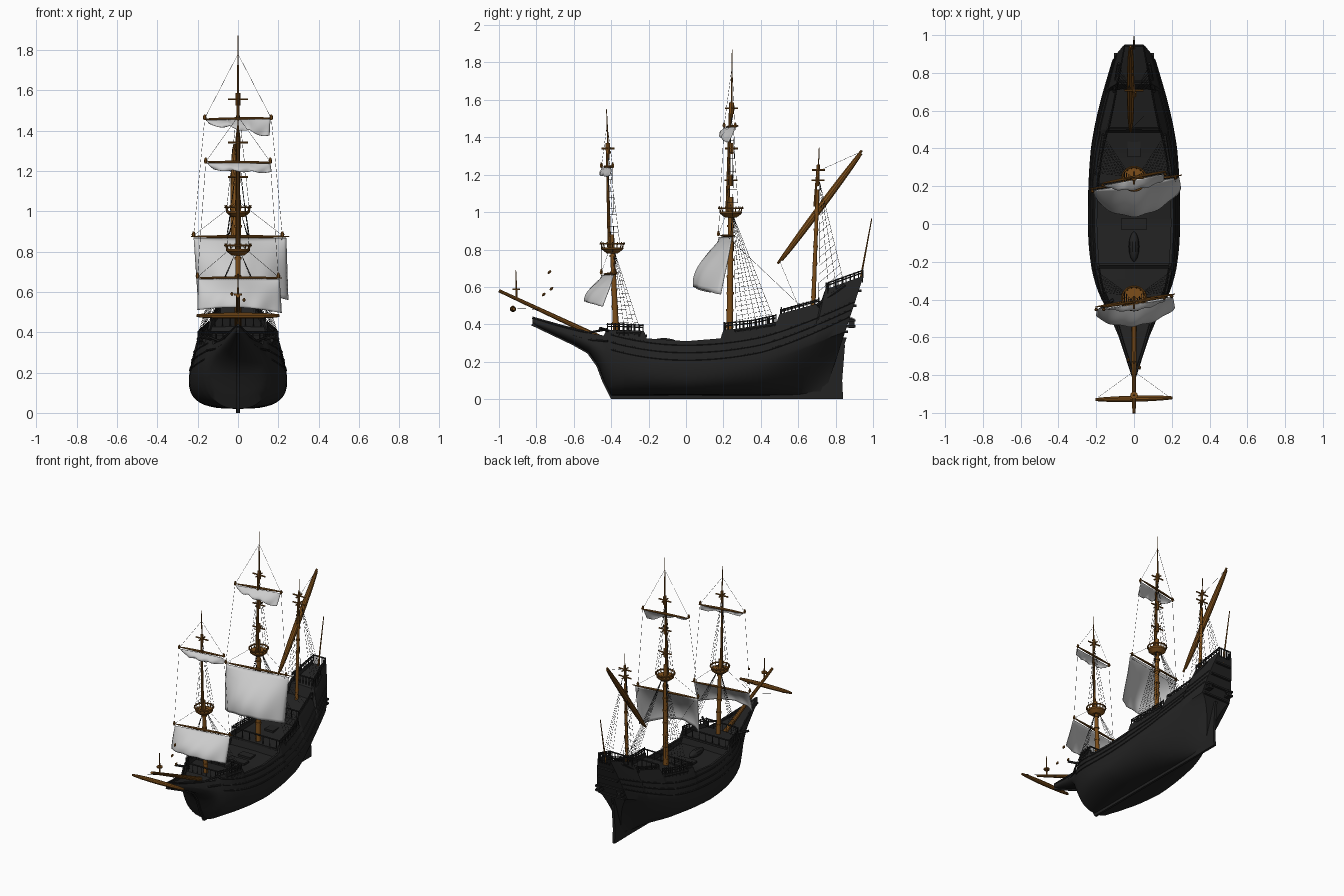
import bpy, bmesh, math
from mathutils import Vector as V
from math import sin, cos, pi

if "Cube" in bpy.data.objects:
    bpy.data.objects.remove(bpy.data.objects["Cube"])
def mat(name, c):
    m = bpy.data.materials.new(name)
    m.diffuse_color = (*c, 1)
    m.use_nodes = True
    m.node_tree.nodes["Principled BSDF"].inputs["Base Color"].default_value = m.diffuse_color
    return m
DARK = mat("dark_timber", (0.016, 0.016, 0.016))
WOOD = mat("brown_wood", (0.2, 0.075, 0.01))
CLOTH = mat("sail_cloth", (0.6, 0.6, 0.6))
def finish(name, bm, m):
    bmesh.ops.recalc_face_normals(bm, faces=bm.faces)
    me = bpy.data.meshes.new(name)
    bm.to_mesh(me)
    me.materials.append(m)
    o = bpy.data.objects.new(name, me)
    bpy.context.collection.objects.link(o)
    bpy.ops.object.select_all(action='DESELECT')
    o.select_set(True)
    bpy.context.view_layer.objects.active = o
    bpy.ops.object.shade_smooth_by_angle(angle=math.radians(35))
    return o
def loft(bm, rings):
    rings = [[bm.verts.new(p) for p in r] for r in rings]
    n = len(rings[0])
    for a, b in zip(rings, rings[1:]):
        for i in range(n):
            bm.faces.new((a[i], a[(i+1) % n], b[(i+1) % n], b[i]))
    bm.faces.new(rings[0]); bm.faces.new(rings[-1])
def tube(bm, pts, r, n=6):
    pts = [V(p) for p in pts]
    rs = r if isinstance(r, list) else [r]*len(pts)
    rings = []
    for i, p in enumerate(pts):
        q = (pts[min(i+1, len(pts)-1)] - pts[max(i-1, 0)]).to_track_quat('Z', 'Y')
        rings.append([p + q @ V((rs[i]*cos(2*pi*k/n), rs[i]*sin(2*pi*k/n), 0)) for k in range(n)])
    loft(bm, rings)
def circle(c, r, n=20):
    return [(c[0]+r*cos(2*pi*k/n), c[1]+r*sin(2*pi*k/n), c[2]) for k in range(n+1)]
def prism(bm, prof, t):
    loft(bm, [[(x, y, z) for y, z in prof] for x in (-t/2, t/2)])
def box(bm, c, s):
    m = bmesh.ops.create_cube(bm, size=1)
    for v in m["verts"]:
        v.co = V([c[i]+v.co[i]*s[i] for i in range(3)])
# Hull lines: stem curve (y, z) and stepped top edge (y, half width, z)
STEM = [(-.82, .40), (-.60, .295), (-.52, .25), (-.47, .18), (-.44, .10), (-.40, .02)]
TOP = [(-.82, .006, .435), (-.60, .065, .37), (-.44, .125, .34), (-.425, .13, .37), (-.33, .175, .37),
       (-.225, .195, .365), (-.21, .20, .325), (0, .21, .31), (.185, .205, .325), (.20, .20, .37),
       (.35, .18, .385), (.50, .15, .415), (.515, .14, .455), (.75, .095, .515), (.76, .09, .585), (.95, .05, .66)]
def lerp_table(tab, y):
    for a, b in zip(tab, tab[1:]):
        if y <= b[0]:
            t = max(0, (y-a[0])/(b[0]-a[0]))
            return [p+(q-p)*t for p, q in zip(a, b)][1:]
    return list(tab[-1][1:])
def station(y):
    """half beam, z of beam, half top, z top, z deck, z bottom, fullness"""
    wt, zt = lerp_table(TOP, y)
    drop = .012 if y < -.5 else .04 if -.215 < y < .19 else .03
    if y > .05:
        t = min(1, (y-.05)/.9)
        w, zm, p = .244-.126*t**2.2, .17+.19*t**1.6, 2.8-2.1*t
    elif y > -.44:
        t = (.05-y)/.49
        w, zm, p = .244-.094*t**2.8, .17+.08*t*t, 2.9-.6*t
    else:
        t = min(1, (-.44-y)/.38)
        w, zm, p = .008+.142*(1-t)**1.25, .25+.165*t**.75, 2.3-.5*t
    return w, zm, wt, zt, zt-drop, lerp_table(STEM, y)[0], p
def rake(y, z):
    return y - max(0, (y-.4)/.55)*.33*(.66-z)
def upper(y, z):
    w, zm, wt, zt = station(y)[:4]
    return w + (wt-w)*min(1, max(0, (z-zm)/(zt-zm)))**1.4
def section(y):
    w, zm, wt, zt, zd, zb, p = station(y)
    h = [(w*sin(i*pi/20)**(2/p), zm-(zm-zb)*max(0, cos(i*pi/20))**(2/p)) for i in range(11)]
    h += [(upper(y, z), z) for z in (zm+(zt-zm)*i/6 for i in range(1, 7))]
    h += [(wt*.93, zt), (wt*.93, zd), (0, zd+.004)]
    return [(x, rake(y, z), z) for x, z in h + [(-x, z) for x, z in reversed(h[1:-1])]]
bm = bmesh.new()
loft(bm, [section(y) for y in sorted({r[0] for r in TOP+STEM} | {round(-.38+.045*i, 3) for i in range(30)})])
finish("hull", bm, DARK)
# Keel, stem and rudder
bm = bmesh.new()
prism(bm, [(-.40, 0), (.75, 0), (.86, .33), (.83, .33), (.72, .04), (-.37, .04)]
      + [(y+.02, z+.03) for y, z in reversed(STEM)] + [(y-.008, z-.005) for y, z in STEM[:-1]], .016)
finish("keel_and_stem", bm, DARK)
bm = bmesh.new()
prism(bm, [(.74, 0), (.84, 0), (.835, .1), (.85, .29), (.81, .29)], .018)
finish("rudder", bm, DARK)
# Wales along the sides, beak rails, catheads
bm = bmesh.new()
for sx in (-1, 1):
    for z0 in (.21, .25, .29):
        wale = [(y, z0+(.26 if y > 0 else .35)*y*y) for y in (-.40+1.34*i/33 for i in range(34))]
        tube(bm, [(sx*upper(y, z), rake(y, z), z) for y, z in wale], .0045)
    tube(bm, [(sx*.14, -.42, .375), (sx*.09, -.52, .355), (sx*.05, -.66, .39), (0, -.82, .435)], .007)
    tube(bm, [(sx*.155, -.42, .31), (sx*.10, -.53, .32), (sx*.05, -.66, .36), (0, -.81, .425)], .006)
    tube(bm, [(sx*.11, -.40, .36), (sx*.19, -.46, .38)], .008)
finish("wales_and_beak_rails", bm, DARK)
# Railings following the hull edge
def edge(y, h=0):
    wt, zt = lerp_table(TOP, y)
    return V((wt*.97, rake(y, zt), zt+h))
bm = bmesh.new()
for y0, y1, h, n in ((-.42, -.23, .03, 9), (.205, .495, .035, 14), (.52, .74, .02, 10), (.765, .945, .03, 9)):
    row = [y0+(y1-y0)*i/n for i in range(n+1)]
    for m in (V((-1, 1, 1)), V((1, 1, 1))):
        for hh in (h*.6, h):
            tube(bm, [edge(y, hh)*m for y in row], .004)
        for y in row:
            tube(bm, [edge(y, -.01)*m, edge(y, h+.006)*m], .0035, 5)
for y in (-.42, -.23, .21, .525, .77, .945):
    x, yy, z = edge(y, .03)
    tube(bm, [(-x, yy, z), (x, yy, z)], .005)
    for k in range(-3, 4):
        tube(bm, [(x*k/3.5, yy, station(y)[4]-.005), (x*k/3.5, yy, z)], .003, 5)
finish("railings", bm, DARK)
# Deck fittings: hatches, beams, stern mouldings, ship's boat
bm = bmesh.new()
for y, z, w, l in ((0, .287, .14, .06), (.1, .287, .10, .06), (-.215, .34, .37, .012), (.195, .34, .38, .012), (.40, .37, .07, .09)):
    box(bm, (0, y, z), (w, l, .014))
for z, w in ((.36, .21), (.43, .19), (.50, .16), (.58, .125)):
    box(bm, (0, rake(.95, z)+.005, z), (w, .02, .012))
for sx in (-1, 1):
    for z in (.39, .42):
        box(bm, (sx*.085, .88, z), (.04, .05, .012))
    box(bm, (sx*.085, .885, .405), (.02, .03, .05))
finish("deck_and_stern_fittings", bm, DARK)
def spindle(name, a, b, r, m=WOOD, tip=.3):
    bm = bmesh.new()
    tube(bm, [V(a).lerp(V(b), i/12) for i in range(13)], [r*(tip+(1-tip)*max(0, sin(pi*i/12))**.6) for i in range(13)], 10)
    finish(name, bm, m)
spindle("ship_boat", (0, -.20, .30), (0, -.04, .30), .028, DARK, .1)
# Masts with tops and crosstrees; ya, yb are y at z0 and z1
def mast(name, ya, yb, z0, z1, r, nest, crosses, joint):
    at = lambda z: V((0, ya+(yb-ya)*(z-z0)/(z1-z0), z))
    bm = bmesh.new()
    tube(bm, [at(z0), at(joint)], [r, r*.75], 12)
    tube(bm, [at(joint-.09)-V((0, r, 0)), at(crosses[-1]+.03)-V((0, r*.4, 0))], [r*.65, r*.4], 10)
    tube(bm, [at(crosses[-1]-.05), at(z1)], [r*.35, .002], 8)
    for z in [z0+.1+.09*i for i in range(int((joint-z0-.1)/.09))]:
        tube(bm, [at(z), at(z+.012)], r*1.12, 12)
    for z in crosses:
        for d in (V((.05, 0, 0)), V((0, .035, 0))):
            tube(bm, [at(z)-d, at(z)+d], .005)
        tube(bm, [at(z-.03), at(z+.03)], r*.65, 8)
    if nest:
        c = at(nest)
        tube(bm, [c+V((0, 0, h)) for h in (-.03, -.018, -.008, .002)], [.03, .046, .058, .06], 20)
        tube(bm, circle(c+V((0, 0, .02)), .064), .005)
        for k in range(14):
            d = V((cos(pi*k/7), sin(pi*k/7), 0))
            tube(bm, [c+d*.055, c+d*.064+V((0, 0, .03))], .003, 5)
    finish(name, bm, WOOD)
    return at
main = mast("main_mast", .233, .247, .28, 1.87, .018, 1.0, (1.17, 1.34, 1.555), 1.08)
fore = mast("fore_mast", -.372, -.425, .30, 1.55, .016, .81, (1.34,), .88)
miz = mast("mizzen_mast", .678, .712, .44, 1.345, .012, 0, (1.17, 1.225), 1.12)
# Bowsprit, its small mast, furled spritsail, lateen yard, ensign staff
bm = bmesh.new()
tube(bm, [(0, -.42, .31), (0, -1, .58)], [.016, .009], 10)
tube(bm, [(0, -.905, .53), (0, -.91, .69)], [.006, .002], 8)
tube(bm, [(0, -.907, .583), (0, -.907, .592)], .02, 12)
finish("bowsprit", bm, WOOD)
spindle("spritsail_yard", (-.205, -.93, .482), (.205, -.92, .482), .016, WOOD, .45)
spindle("lateen_yard", (-.018, .49, .725), (-.018, .94, 1.33), .013, WOOD, .5)
spindle("lateen_furled_sail", (-.018, .51, .745), (-.018, .935, 1.315), .02, WOOD, .5)
bm = bmesh.new()
tube(bm, [(0, .925, .60), (0, .955, .76), (0, .993, .965)], [.006, .005, .003])
finish("ensign_staff", bm, WOOD)
# Sails hang from the yard (a-b) to the clews (c-d) and belly forward
def sail(name, a, b, c, d, belly, rise, folds=0):
    a, b, c, d = map(V, (a, b, c, d))
    off = V((0, .012, .006))
    spindle(name + "_yard", a.lerp(b, -.03)+off, b.lerp(a, -.03)+off, .008)
    bm = bmesh.new()
    bmesh.ops.create_grid(bm, x_segments=36, y_segments=14, size=.5)
    for q in bm.verts:
        u, v = q.co.x+.5, q.co.y+.5
        bulge = max(0, sin(pi*u))
        p = a.lerp(b, u).lerp(c.lerp(d, u), v)
        p.y -= belly*bulge**.7*sin(pi*.62*v) + .004*v*sin(u*23+v*4)
        p.z += v*(rise*bulge - folds*abs(sin(3*pi*u)))
        q.co = p
    finish(name, bm, CLOTH).modifiers.new("thickness", 'SOLIDIFY').thickness = .003
sail("main_course", (-.22, .175, .868), (.24, .245, .868), (-.20, .13, .57), (.25, .19, .56), .125, .035)
sail("fore_course", (-.195, -.45, .663), (.205, -.385, .663), (-.20, -.485, .51), (.215, -.44, .495), .08, .02)
sail("main_topsail", (-.16, .205, 1.45), (.16, .265, 1.455), (-.14, .20, 1.435), (.155, .235, 1.375), .035, .01, .014)
sail("fore_topsail", (-.155, -.45, 1.238), (.16, -.40, 1.235), (-.12, -.445, 1.21), (.165, -.40, 1.195), .03, 0, .008)
# Standing and running rigging
rope, blocks, chan = bmesh.new(), bmesh.new(), bmesh.new()
up = lambda h: V((0, 0, h))
line = lambda *p: tube(rope, p, .0009, 3)
for at, zt, y0, y1, n, rat in ((main, .99, .27, .48, 7, 24), (fore, .79, -.36, -.25, 5, 18), (miz, 1.16, .74, .85, 4, 14)):
    for sx in (-1, 1):
        head = at(zt)+V((sx*.015, .01, 0))
        feet = [(edge(y0+(y1-y0)*i/(n-1), .02)+V((.012, 0, 0)))*V((sx, 1, 1)) for i in range(n)]
        for f in feet:
            line(head, f)
            tube(chan, [f-up(.05), f+up(.01)], .004, 5)
        for k in range(1, rat):
            line(feet[0].lerp(head, k/rat), feet[-1].lerp(head, k/rat))
        tube(chan, [feet[0]-V((0, .01, .03)), feet[-1]-V((0, -.01, .03))], .009)
for sx in (-1, 1):
    for at, n, c, zc, xc, zh, xt, zp in ((main, 1.0, 1.55, .88, .22, 1.46, .165, 1.78), (fore, .81, 1.33, .675, .2, 1.245, .16, 1.47)):
        ends = [at(n)+V((sx*.055, y, .02)) for y in (-.02, .01, .04)]
        for e in ends:
            line(e, at(c))
        for k in range(1, 16):
            line(ends[0].lerp(at(c), k/16), ends[2].lerp(at(c), k/16))
        lo, hi = at(zc)+V((sx*xc, sx*.035-.03, 0)), at(zh)+V((sx*xt, sx*.03-.01, 0))
        line(lo, hi); line(hi, at(zp)); line(lo, at(zc+.17))
        for p in (lo, hi):
            tube(blocks, [p+up(h) for h in (-.008, .004, .02)], [.006, .01, .004])
    line((sx*.22, .22, .87), (sx*.12, .60, .51))
    line((sx*.2, -.925, .485), (0, -.78, .48))
line((-.018, .93, 1.32), miz(1.22)); line((-.018, .5, .74), (.08, .6, .5))
for p in ((0, -.73, .68), (.03, -.76, .56), (-.03, -.72, .59), (0, -.93, .49)):
    tube(blocks, [V(p)+V((0, h, h)) for h in (-.008, 0, .008)], [.004, .009, .004])
finish("rigging", rope, DARK)
finish("pulley_blocks", blocks, WOOD)
finish("shroud_channels", chan, DARK)
